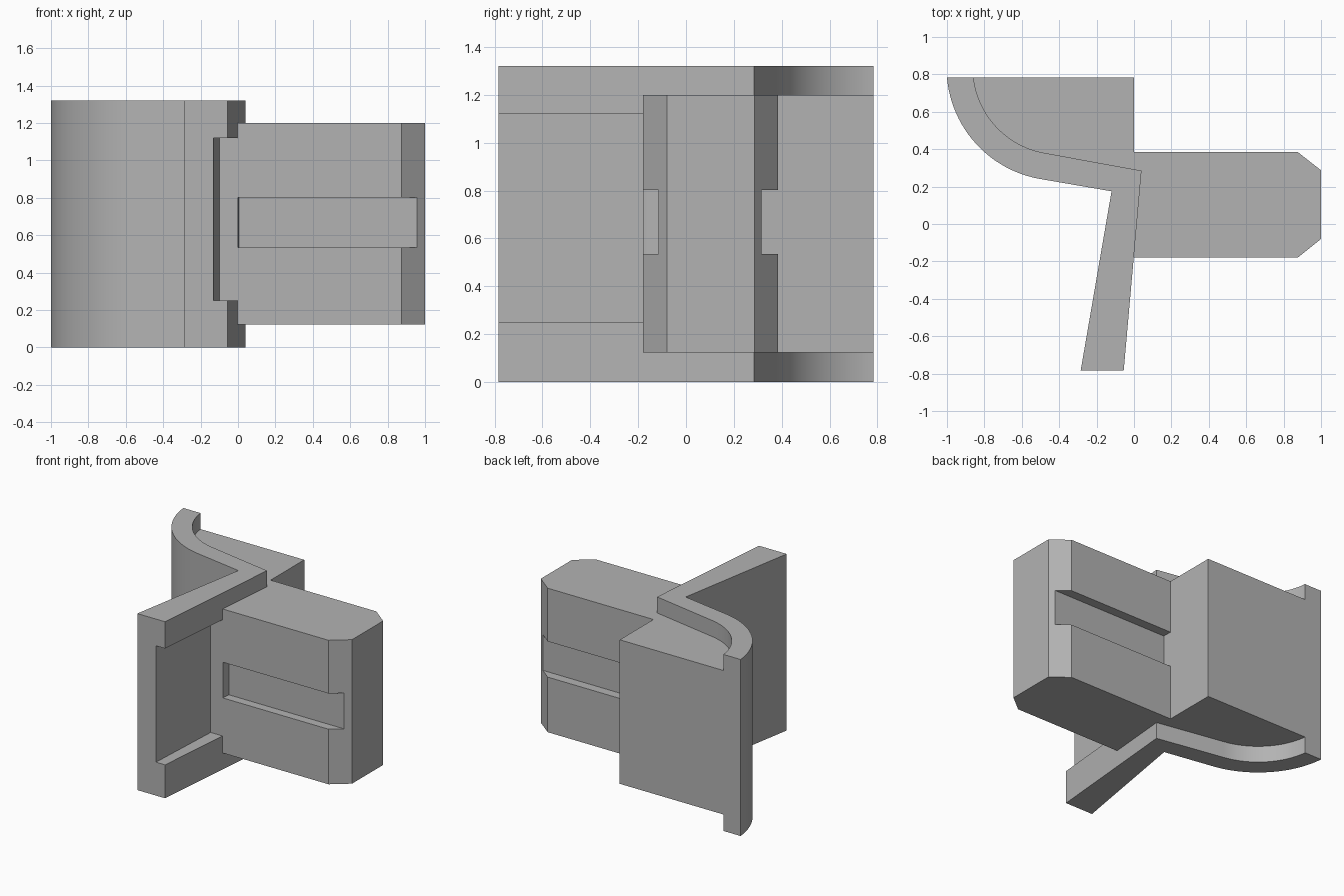
import bpy, bmesh, math

if "Cube" in bpy.data.objects:
    bpy.data.objects.remove(bpy.data.objects["Cube"], do_unlink=True)

grey = bpy.data.materials.new("plain grey")
grey.use_nodes = True
colour = (0.45, 0.45, 0.45, 1)
grey.diffuse_color = colour
grey.node_tree.nodes["Principled BSDF"].inputs["Base Color"].default_value = colour


def prism(name, outline, low, high):
    """Extrude a plan outline from one height to another."""
    bm = bmesh.new()
    base = bm.faces.new([bm.verts.new((x, y, low)) for x, y in outline])
    top = bmesh.ops.extrude_face_region(bm, geom=[base])["geom"]
    bmesh.ops.translate(bm, vec=(0, 0, high - low),
                        verts=[v for v in top if isinstance(v, bmesh.types.BMVert)])
    bmesh.ops.recalc_face_normals(bm, faces=bm.faces)
    mesh = bpy.data.meshes.new(name)
    bm.to_mesh(mesh)
    bm.free()
    mesh.materials.append(grey)
    obj = bpy.data.objects.new(name, mesh)
    bpy.context.collection.objects.link(obj)
    return obj


def select_only(obj):
    bpy.ops.object.select_all(action="DESELECT")
    obj.select_set(True)
    bpy.context.view_layer.objects.active = obj


def cut(target, cutter):
    """Subtract a helper solid and discard it."""
    select_only(target)
    mod = target.modifiers.new("cut", "BOOLEAN")
    mod.operation = "DIFFERENCE"
    mod.solver = "EXACT"
    mod.object = cutter
    bpy.ops.object.modifier_apply(modifier=mod.name)
    bpy.data.objects.remove(cutter, do_unlink=True)


def arc(radius, start, end, steps=24):
    cx, cy = -0.399, 0.835
    angles = [math.radians(start + (end - start) * i / steps) for i in range(steps + 1)]
    return [(cx + radius * math.cos(a), cy + radius * math.sin(a)) for a in angles]


BACK = 0.783
FRONT = -0.18
outer_arc = arc(0.603, 184.9, 260.3)
inner_arc = arc(0.462, 260.3, 186.4)
outer_arc[0] = (-1, BACK)
inner_arc[-1] = (-0.857, BACK)

# Curved wall with its straight front leg
wall = prism("curved_wall",
             outer_arc + [(-0.12, 0.175), (-0.285, -BACK), (-0.055, -BACK), (0.04, 0.285)]
             + inner_arc, 0, 1.32)

# Pocket in the leg, open to the front
cut(wall, prism("pocket_cutter",
                [(-0.136, -0.9), (0.2, -0.9), (0.2, FRONT), (-0.10, FRONT)], 0.25, 1.12))

# Block filling the curve and reaching out as a chamfered arm
body = prism("arm_block",
             [(-0.03, FRONT), (0.875, FRONT), (1, -0.08), (1, 0.287), (0.875, 0.385),
              (0, 0.385), (0, BACK)] + inner_arc[::-1] + [(0.01, 0.285)], 0.123, 1.2)

# Grooves along both sides of the arm
for near, far in ((-0.4, -0.115), (0.315, 0.6)):
    cut(body, prism("groove_cutter", [(0, near), (1.2, near), (1.2, far), (0, far)],
                    0.535, 0.802))

for part in (wall, body):
    select_only(part)
    bpy.ops.object.shade_smooth_by_angle(angle=math.radians(25))
